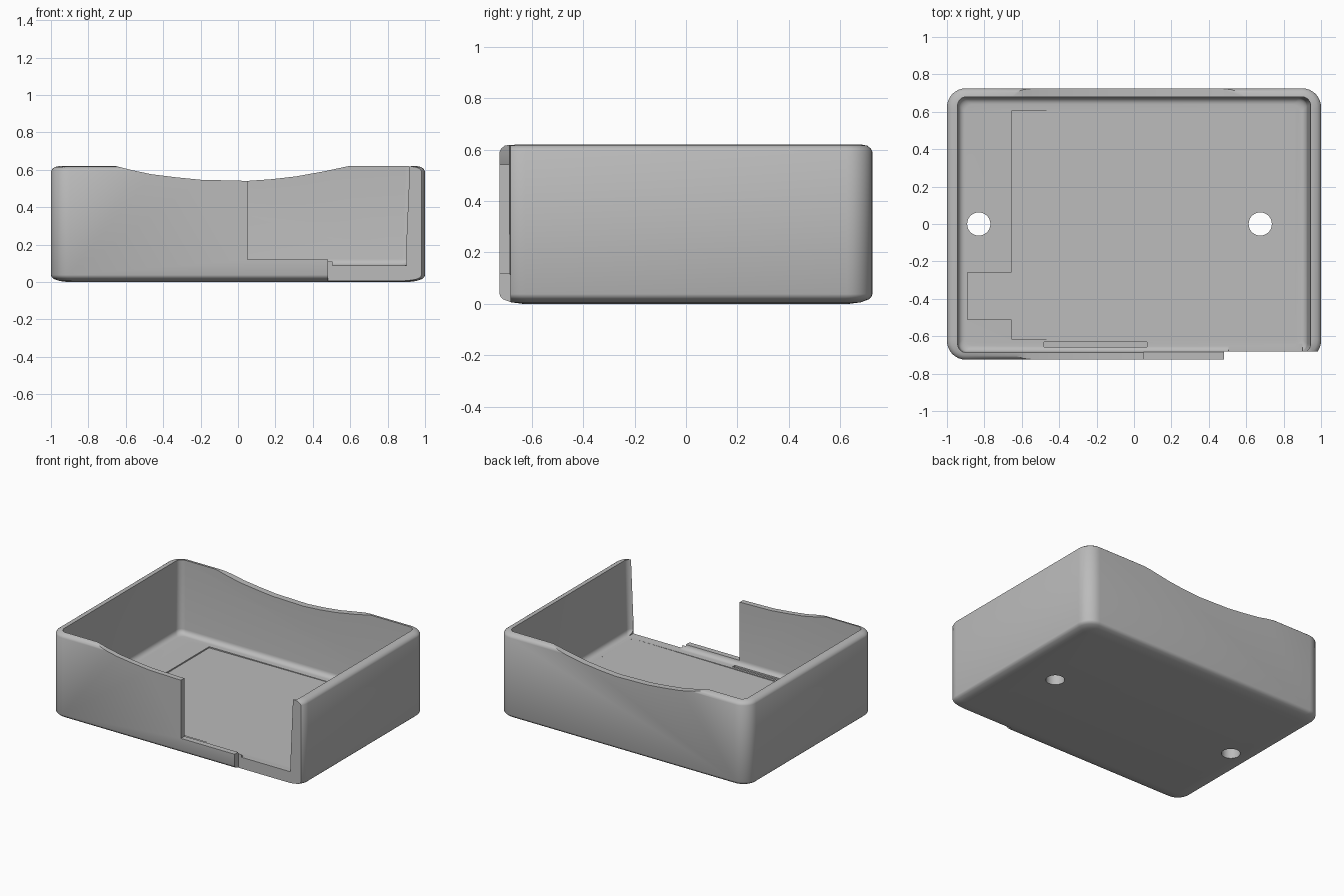
import bpy, bmesh, math

old = bpy.data.objects.get("Cube")
if old:
    bpy.data.objects.remove(old, do_unlink=True)

grey = bpy.data.materials.new("plain_grey")
grey.use_nodes = True
colour = (0.5, 0.5, 0.5, 1)
grey.diffuse_color = colour
grey.node_tree.nodes["Principled BSDF"].inputs["Base Color"].default_value = colour


def rounded_rect(x0, x1, y0, y1, r, z, steps=8):
    centres = [(x1 - r, y1 - r), (x0 + r, y1 - r), (x0 + r, y0 + r), (x1 - r, y0 + r)]
    ring = []
    for i, (cx, cy) in enumerate(centres):
        for k in range(steps + 1):
            a = math.pi / 2 * (i + k / steps)
            ring.append((cx + r * math.cos(a), cy + r * math.sin(a), z))
    return ring


def loft(name, rings):
    """Closed solid through a stack of matching rings."""
    bm = bmesh.new()
    rows = [[bm.verts.new(p) for p in ring] for ring in rings]
    n = len(rows[0])
    for low, high in zip(rows, rows[1:]):
        for i in range(n):
            j = (i + 1) % n
            bm.faces.new((low[i], low[j], high[j], high[i]))
    bm.faces.new(rows[0][::-1])
    bm.faces.new(rows[-1])
    bmesh.ops.recalc_face_normals(bm, faces=bm.faces)
    mesh = bpy.data.meshes.new(name)
    bm.to_mesh(mesh)
    bm.free()
    mesh.materials.append(grey)
    obj = bpy.data.objects.new(name, mesh)
    bpy.context.collection.objects.link(obj)
    return obj


def box(name, x0, x1, y0, y1, z0, z1):
    corners = [(x0, y0), (x1, y0), (x1, y1), (x0, y1)]
    return loft(name, [[(x, y, z) for x, y in corners] for z in (z0, z1)])


# Outer shell with softened bottom and rim: (inset, height)
outer = [(0.09, 0), (0.045, 0.006), (0.015, 0.017), (0.004, 0.027), (0, 0.038),
         (0, 0.592), (0.006, 0.604), (0.02, 0.615), (0.045, 0.62)]
tray = loft("tray", [rounded_rect(-1 + d, 1 - d, -0.725 + d, 0.725 - d,
                                  max(0.1 - d * 0.6, 0.03), z) for d, z in outer])

# Cavity with a fillet around the floor and a drafted right-hand wall
FLOOR, FILLET = 0.088, 0.035
cavity_rings = []
for k in range(7):
    a = math.pi / 2 * k / 6
    d = FILLET * (1 - math.sin(a))
    z = FLOOR + FILLET * (1 - math.cos(a))
    cavity_rings.append(rounded_rect(-0.94 + d, 0.925 - d, -0.685 + d, 0.675 - d, 0.045, z))
cavity_rings.append(rounded_rect(-0.943, 0.945, -0.687, 0.68, 0.045, 0.66))
cutters = [loft("cavity_cutter", cavity_rings)]

# Wavy dip across the front and back rims
wave = [(-0.66, 0.622), (-0.57, 0.599), (-0.46, 0.576), (-0.33, 0.56), (-0.2, 0.547),
        (0.05, 0.541), (0.18, 0.55), (0.31, 0.565), (0.46, 0.592), (0.6, 0.622)]
profile = wave + [(0.6, 0.8), (-0.66, 0.8)]
cutters.append(loft("wave_cutter", [[(x, y, z) for x, z in profile] for y in (-1, 1)]))

# Front opening, thinned right-hand front, and clear floor edge
cutters.append(box("opening_cutter", 0.05, 0.51, -0.9, -0.64, 0.12, 0.9))
cutters.append(box("front_slice_cutter", 0.48, 1.2, -0.9, -0.682, -0.1, 0.9))
cutters.append(box("sill_cutter", 0.505, 0.9, -0.9, -0.64, FLOOR + 0.0005, 0.9))

# Shallow sloping recess in the floor, with a side notch
outline = [(0.86, 0.605), (-0.655, 0.605), (-0.655, -0.26), (-0.89, -0.26),
           (-0.89, -0.51), (-0.655, -0.51), (-0.655, -0.615), (0.86, -0.615)]
cutters.append(loft("recess_cutter", [
    [(x, y, FLOOR + 0.006 * (x - 0.87)) for x, y in outline],
    [(x, y, 0.11) for x, y in outline]]))
cutters.append(box("slot_cutter", -0.48, 0.07, -0.658, -0.632, 0.078, 0.115))

# Mounting holes
for x in (-0.83, 0.675):
    cutters.append(loft("hole_cutter", [
        [(x + 0.062 * math.cos(math.tau * i / 40), 0.062 * math.sin(math.tau * i / 40), z)
         for i in range(40)] for z in (-0.1, 0.3)]))

bpy.context.view_layer.objects.active = tray
for cutter in cutters:
    cutter.hide_render = True
    cut = tray.modifiers.new("cut", "BOOLEAN")
    cut.operation = "DIFFERENCE"
    cut.solver = "EXACT"
    cut.object = cutter
    bpy.ops.object.modifier_apply(modifier=cut.name)
    bpy.data.objects.remove(cutter, do_unlink=True)

bpy.ops.object.select_all(action="DESELECT")
tray.select_set(True)
bpy.ops.object.shade_smooth_by_angle(angle=math.radians(35))
